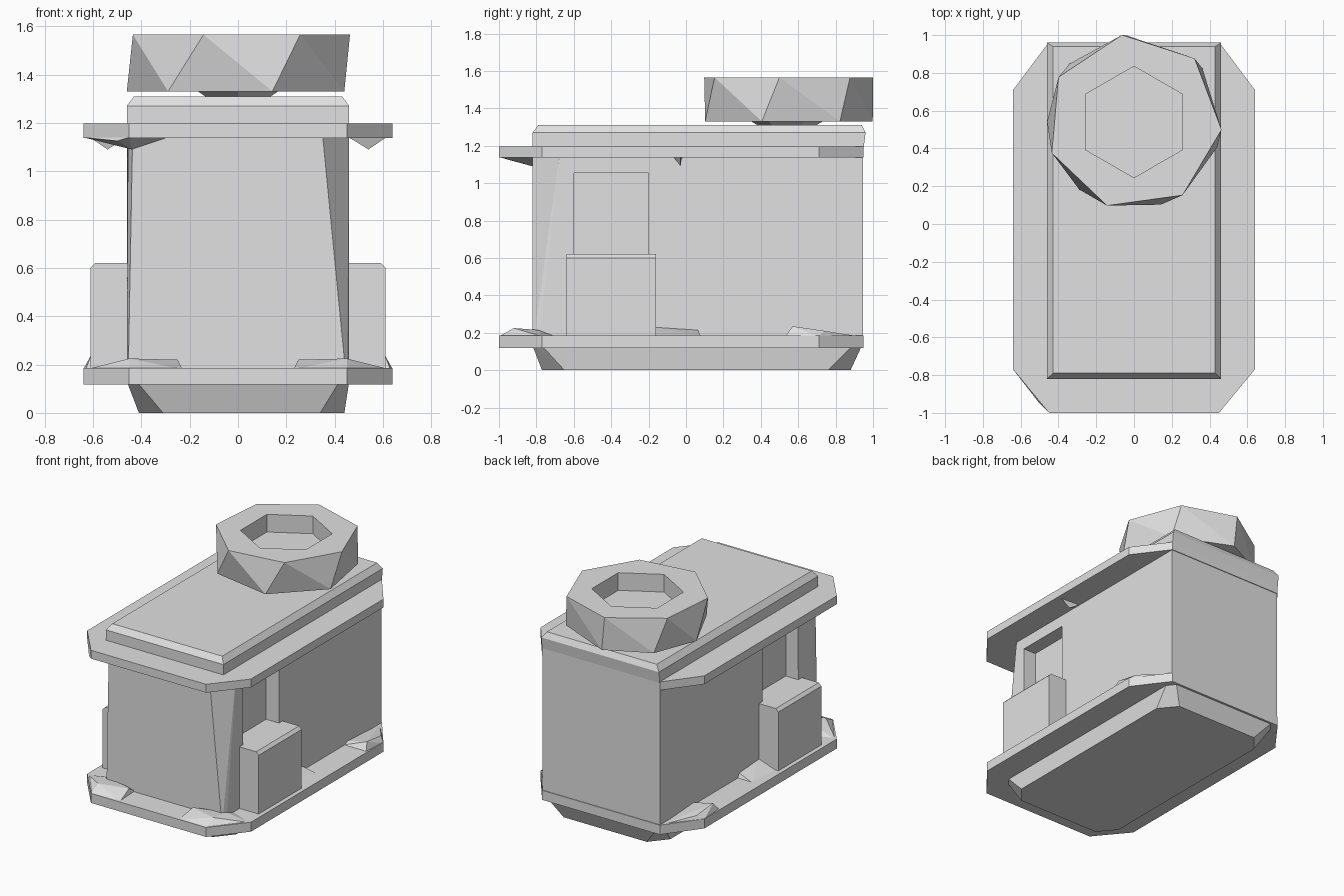
import bpy
import bmesh
from math import cos, sin, radians

if "Cube" in bpy.data.objects:
    bpy.data.objects.remove(bpy.data.objects["Cube"], do_unlink=True)

grey = bpy.data.materials.new("light_grey")
grey.use_nodes = True
colour = (0.75, 0.75, 0.75, 1)
grey.diffuse_color = colour
grey.node_tree.nodes["Principled BSDF"].inputs["Base Color"].default_value = colour


def add_object(name, bm):
    bmesh.ops.recalc_face_normals(bm, faces=bm.faces)
    mesh = bpy.data.meshes.new(name)
    bm.to_mesh(mesh)
    bm.free()
    mesh.materials.append(grey)
    obj = bpy.data.objects.new(name, mesh)
    bpy.context.collection.objects.link(obj)
    return obj


def hull(name, points):
    """Convex faceted solid around a few points."""
    bm = bmesh.new()
    verts = [bm.verts.new(p) for p in points]
    result = bmesh.ops.convex_hull(bm, input=verts)
    spare = [v for v in result["geom_interior"] if isinstance(v, bmesh.types.BMVert)]
    bmesh.ops.delete(bm, geom=spare, context="VERTS")
    bmesh.ops.dissolve_limit(bm, angle_limit=radians(1), verts=bm.verts, edges=bm.edges)
    return add_object(name, bm)


def box(name, x0, x1, y0, y1, z0, z1):
    return hull(name, [(x, y, z) for x in (x0, x1) for y in (y0, y1) for z in (z0, z1)])


def ring(angles, radius, z, cy=0.54):
    return [(radius * cos(radians(a)), cy + radius * sin(radians(a)), z) for a in angles]


def chamfered(x0, x1, y0, y1, cx, cy, z):
    """Rectangle outline with cut corners."""
    return [(x0 + cx, y0, z), (x1 - cx, y0, z), (x1, y0 + cy, z), (x1, y1 - cy, z),
            (x1 - cx, y1, z), (x0 + cx, y1, z), (x0, y1 - cy, z), (x0, y0 + cy, z)]


def cut(target, cutter):
    cutter.hide_render = True
    mod = target.modifiers.new("cut", "BOOLEAN")
    mod.operation = "DIFFERENCE"
    mod.object = cutter
    mod.solver = "EXACT"
    bpy.context.view_layer.objects.active = target
    bpy.ops.object.modifier_apply(modifier=mod.name)
    bpy.data.objects.remove(cutter, do_unlink=True)


# Tapered underside
hull("underside", chamfered(-0.41, 0.44, -0.77, 0.88, 0.1, 0.12, 0)
     + chamfered(-0.46, 0.46, -0.82, 0.94, 0.04, 0.05, 0.13))


# Base skirt and roof slab share one outline
def plate_outline(z):
    half = [(0.45, -1), (0.64, -0.77), (0.64, 0.71), (0.46, 0.95)]
    return [(s * x, y, z) for s in (-1, 1) for x, y in half]


hull("base_skirt", plate_outline(0.118) + plate_outline(0.185))
hull("roof_slab", plate_outline(1.138) + plate_outline(1.197))

# Main body with one cut front corner
body = hull("body", [(-0.46, 0.945, 0.12), (0.46, 0.945, 0.12),
                     (-0.46, 0.945, 1.2), (0.46, 0.945, 1.2),
                     (-0.46, -0.79, 0.12), (-0.455, -0.82, 0.12),
                     (-0.455, -0.74, 1.2), (-0.435, -0.82, 1.2),
                     (0.45, -0.82, 0.12), (0.46, -0.79, 0.12),
                     (0.345, -0.82, 1.2), (0.46, -0.67, 1.2)])

# Bevelled roof cap
hull("roof_cap", [(s * x, y, z) for s in (-1, 1) for x, y0, y1, z in
                  ((0.46, -0.82, 0.95, 1.19), (0.46, -0.82, 0.96, 1.27), (0.43, -0.79, 0.94, 1.31))
                  for y in (y0, y1)])

for s, side in ((1, "left"), (-1, "right")):
    # Doorway recess and the step box in front of it
    cut(body, box("doorway_cutter", s * 0.36, s * 0.6, -0.6, -0.2, 0.15, 1.055))
    hull(side + "_side_box",
         [(s * x, y, z) for x, z in ((0.34, 0.15), (0.61, 0.15), (0.34, 0.62), (0.61, 0.6), (0.59, 0.62))
          for y in (-0.64, -0.16)])

    # Raised lumps on the skirt
    hull(side + "_front_lump",
         [(s * x, y, z) for x, y, z in
          ((0.23, -0.99, 0.18), (0.25, -0.86, 0.22), (0.45, -0.92, 0.225), (0.45, -1, 0.18),
           (0.63, -0.77, 0.18), (0.47, -0.79, 0.215), (0.47, -0.7, 0.18), (0.24, -0.8, 0.18))])
    hull(side + "_middle_lump",
         [(s * x, y, z) for x, y, z in
          ((0.44, -0.17, 0.235), (0.44, 0.06, 0.22), (0.6, -0.17, 0.18),
           (0.58, 0.08, 0.18), (0.44, 0.08, 0.18), (0.44, -0.17, 0.18))])
    hull(side + "_rear_lump",
         [(s * x, y, z) for x, y, z in
          ((0.44, 0.53, 0.18), (0.63, 0.53, 0.18), (0.61, 0.57, 0.235), (0.46, 0.57, 0.2),
           (0.6, 0.74, 0.21), (0.46, 0.93, 0.18), (0.64, 0.71, 0.18))])

    # Small bracket under the eave
    hull(side + "_eave_bracket",
         [(s * x, y, z) for x, y, z in
          ((0.45, -0.07, 1.145), (0.45, -0.02, 1.145), (0.62, -0.03, 1.145), (0.54, -0.03, 1.09))])

# Drooping roof corner
hull("drooping_corner", [(-0.64, -0.77, 1.14), (-0.45, -1, 1.14), (-0.29, -0.82, 1.14),
                         (-0.44, -0.82, 1.09), (-0.5, -0.95, 1.125)])

# Faceted chimney ring with a hexagonal well
chimney = hull("chimney_ring",
               ring([-5 + i * 360 / 7 for i in range(7)], 0.465, 1.565)
               + ring((-72, -129, 180, 138, 95, 38, -17), 0.46, 1.33))
hexagon = [30 + i * 60 for i in range(6)]
cut(chimney, hull("well_cutter", ring(hexagon, 0.295, 1.44) + ring(hexagon, 0.295, 1.7)))
hull("chimney_support", ring(hexagon, 0.14, 1.3) + ring(hexagon, 0.2, 1.335))
